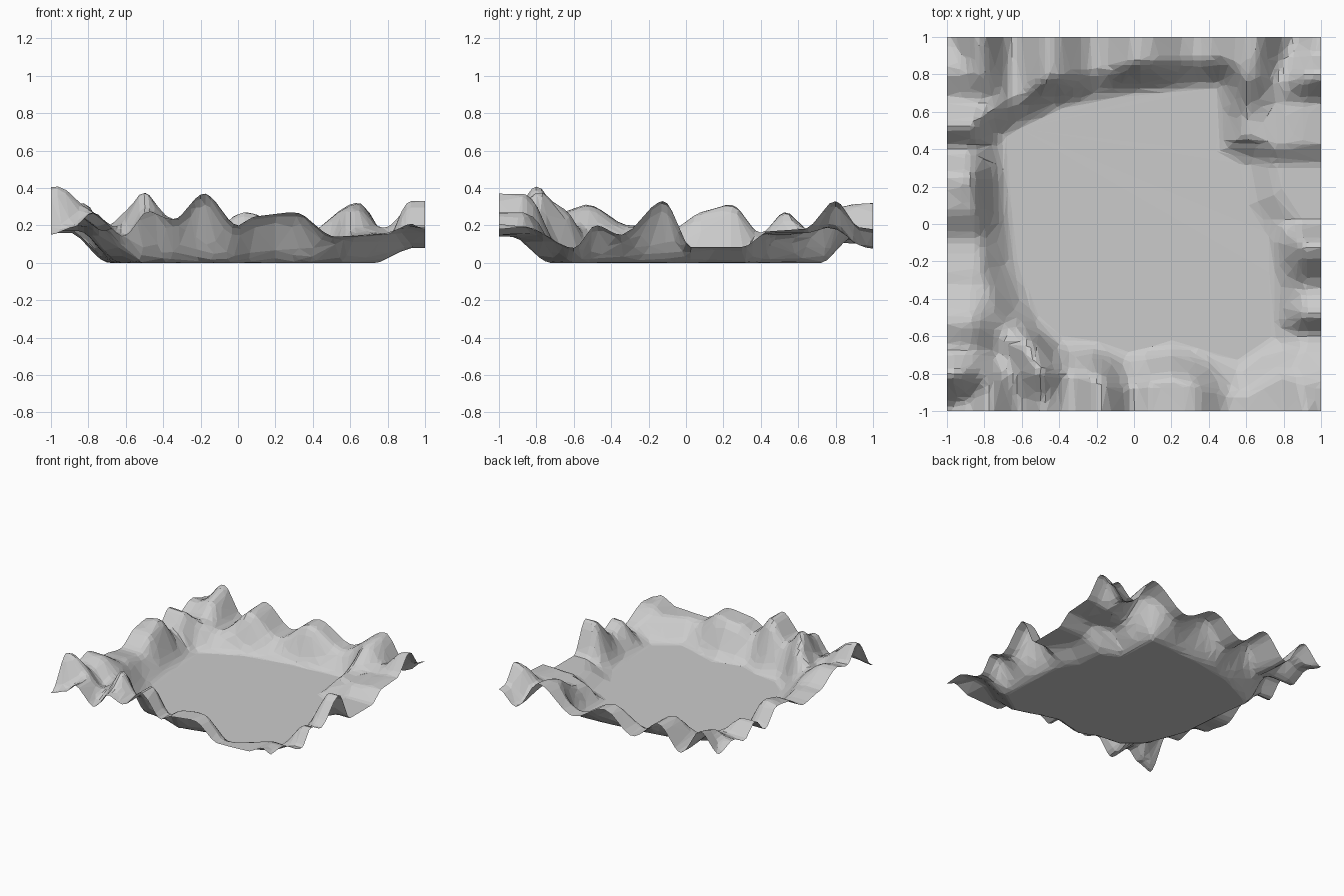
import bpy, bmesh
from mathutils import Vector

if "Cube" in bpy.data.objects:
    bpy.data.objects.remove(bpy.data.objects["Cube"])

# Outline of the flat valley floor
FLOOR = [(-.69, .46), (-.4, .61), (0, .69), (.42, .72), (.44, .38), (.58, .3), (.6, .1),
         (.7, -.05), (.73, -.6), (.55, -.72), (.2, -.62), (-.05, -.68), (-.2, -.62),
         (-.38, -.6), (-.5, -.5), (-.62, -.2)]

# Rim heights along each border: (position, height)
FRONT = [(-1, .15), (-.88, .19), (-.78, .27), (-.61, .14), (-.48, .27), (-.35, .23),
         (-.18, .37), (0, .2), (.1, .25), (.3, .27), (.52, .14), (.78, .15), (.93, .21), (1, .18)]
BACK = [(-1, .18), (-.83, .32), (-.65, .1), (-.45, .28), (-.21, .12), (.04, .27),
        (.33, .14), (.64, .32), (.85, .075), (1, .18)]
LEFT = [(-1, .15), (-.8, .37), (-.67, .27), (-.53, .31), (-.3, .2), (-.1, .17), (.1, .27),
        (.25, .28), (.4, .16), (.53, .27), (.67, .17), (.82, .23), (1, .18)]
RIGHT = [(-1, .18), (-.87, .19), (-.6, .08), (-.48, .2), (-.35, .15), (-.12, .33), (.03, .085),
         (.3, .085), (.45, .17), (.63, .18), (.8, .33), (.93, .19), (1, .18)]

# Extra hills and hollows set in from the border: x, y, height, radius
HILLS = [(-.95, -.8, .045, .1), (-.53, -.78, .13, .11), (-.57, -.63, .14, .1),
         (-.74, -.72, -.05, .08), (-.9, .22, .03, .1)]


def ease(t):
    t = max(0, min(1, t))
    return t * t * (3 - 2 * t)


def profile(points, t):
    for (a, ha), (b, hb) in zip(points, points[1:]):
        if t <= b:
            return ha + (hb - ha) * ease((t - a) / (b - a))
    return points[-1][1]


def floor_distance(x, y):
    """Distance outside the floor outline, 0 inside it."""
    inside, best, p = False, 9, Vector((x, y))
    for a, b in zip(FLOOR, FLOOR[1:] + FLOOR[:1]):
        if (a[1] > y) != (b[1] > y) and x < a[0] + (y - a[1]) * (b[0] - a[0]) / (b[1] - a[1]):
            inside = not inside
        va, vb = Vector(a), Vector(b)
        e = vb - va
        t = max(0, min(1, (p - va).dot(e) / e.length_squared))
        best = min(best, (p - va - e * t).length)
    return 0 if inside else best


def height(x, y):
    dist = floor_distance(x, y)
    if dist == 0:
        return 0
    ramp = ease(dist / (.19 if y > .45 else .22))
    total = weight = 0
    # Each side: profile, position along it, distance from it, how far its peaks reach inward
    for points, t, d, reach in ((FRONT, x, y + 1, .2), (BACK, x, 1 - y, .2),
                                (LEFT, y, x + 1, .12), (RIGHT, y, 1 - x, .08)):
        h = profile(points, t)
        h = min(h, .15) + max(h - .15, 0) * (1 - ease((d - reach) / .27))
        w = 1 / (max(d, 0) + .04) ** 3
        total += h * w
        weight += w
    z = total / weight * ramp
    for hx, hy, hz, r in HILLS:
        z += hz * 2.718 ** (-((x - hx) ** 2 + (y - hy) ** 2) / (r * r)) * ease(dist / .14)
    return max(z, 0)


# Valley sheet: a grid lifted by the height function
bm = bmesh.new()
bmesh.ops.create_grid(bm, x_segments=80, y_segments=80, size=1)
for v in bm.verts:
    v.co.z = height(v.co.x, v.co.y)
mesh = bpy.data.meshes.new("valley_terrain")
bm.to_mesh(mesh)
bm.free()
terrain = bpy.data.objects.new("valley_terrain", mesh)
bpy.context.collection.objects.link(terrain)

# Reduce to irregular low-poly facets
dec = terrain.modifiers.new("facets", 'DECIMATE')
dec.ratio = .12
